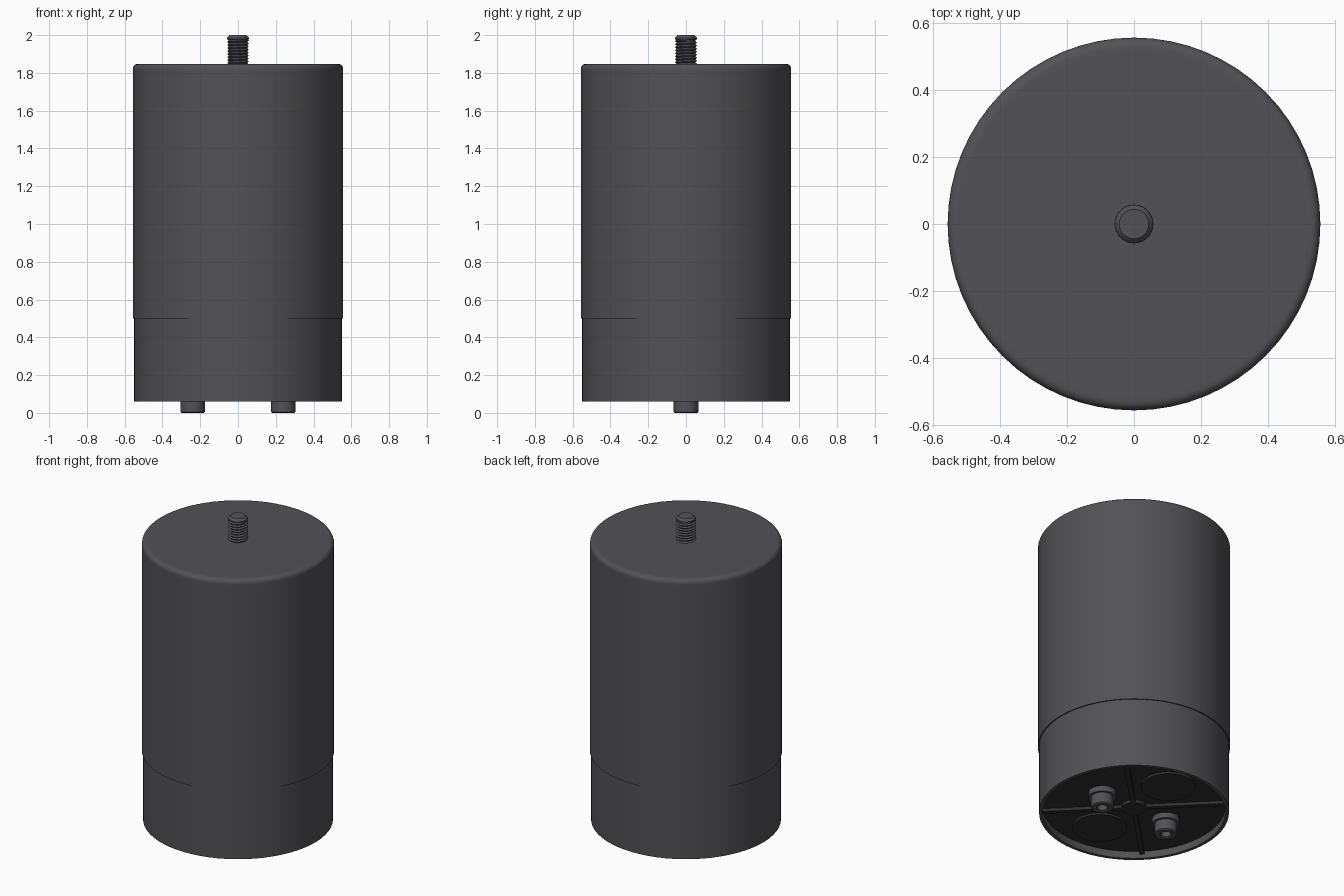
import bpy, bmesh
from math import sin, cos, pi, radians, hypot
from mathutils import Matrix

if "Cube" in bpy.data.objects:
    bpy.data.objects.remove(bpy.data.objects["Cube"])


def material(name, rgb):
    m = bpy.data.materials.new(name)
    m.diffuse_color = (*rgb, 1)
    m.use_nodes = True
    m.node_tree.nodes["Principled BSDF"].inputs["Base Color"].default_value = m.diffuse_color
    return m


PLASTIC = material("dark_grey", (0.085, 0.085, 0.095))
BLACK = material("base_black", (0.03, 0.03, 0.032))


def finish(name, bm, mat, angle=30):
    bmesh.ops.recalc_face_normals(bm, faces=bm.faces)
    mesh = bpy.data.meshes.new(name)
    bm.to_mesh(mesh)
    bm.free()
    mesh.materials.append(mat)
    ob = bpy.data.objects.new(name, mesh)
    bpy.context.collection.objects.link(ob)
    bpy.ops.object.select_all(action='DESELECT')
    ob.select_set(True)
    bpy.context.view_layer.objects.active = ob
    bpy.ops.object.shade_smooth_by_angle(angle=radians(angle))
    return ob


def lathe(name, profile, mat, seg=64, closed=False, at=(0, 0)):
    """Revolve (radius, z) points round a vertical axis placed at x, y."""
    bm = bmesh.new()
    rings = []
    for r, z in profile:
        if r < 1e-6:
            rings.append([bm.verts.new((at[0], at[1], z))] * seg)
        else:
            rings.append([bm.verts.new((at[0] + r * cos(2 * pi * i / seg),
                                        at[1] + r * sin(2 * pi * i / seg), z))
                          for i in range(seg)])
    pairs = list(zip(rings, rings[1:]))
    if closed:
        pairs.append((rings[-1], rings[0]))
    for a, b in pairs:
        for i in range(seg):
            j = (i + 1) % seg
            quad = list(dict.fromkeys((a[i], a[j], b[j], b[i])))
            if len(quad) > 2:
                bm.faces.new(quad)
    return finish(name, bm, mat)


# Outer sleeve with a rounded top edge
fillet = [(0.529 + 0.028 * cos(a), 1.82 + 0.028 * sin(a))
          for a in (i * pi / 12 for i in range(7))]
lathe("sleeve", [(0, 0.5), (0.557, 0.5), (0.557, 0.51), (0.557, 1.81)]
      + fillet + [(0.515, 1.848), (0, 1.848)], PLASTIC)

# Lower can, open at the bottom
lathe("can", [(0.53, 0.06), (0.55, 0.06), (0.55, 0.6), (0.53, 0.6)], PLASTIC, closed=True)

# Recessed base plate, central hub and raised round pads
lathe("base_plate", [(0, 0.105), (0.535, 0.105), (0.535, 0.14), (0, 0.14)], BLACK)
lathe("base_hub", [(0, 0.085), (0.072, 0.085), (0.072, 0.12), (0, 0.12)], BLACK, 32)
for side, y in (("front", -0.31), ("back", 0.31)):
    lathe(f"{side}_vent_pad", [(0, 0.092), (0.158, 0.092), (0.158, 0.12), (0, 0.12)],
          BLACK, 48, at=(0, y))

# Diagonal cross ribs, from hub to rim
bm = bmesh.new()
for k in range(4):
    m = (Matrix.Rotation(pi / 4 + k * pi / 2, 4, 'Z')
         @ Matrix.Translation((0.295, 0, 0.103))
         @ Matrix.Diagonal((0.475, 0.028, 0.034, 1)))
    bmesh.ops.create_cube(bm, size=1, matrix=m)
finish("base_ribs", bm, BLACK)

# Two flanged terminals with blind threaded holes
for side, x in (("left", -0.24), ("right", 0.24)):
    lathe(f"{side}_terminal",
          [(0, 0.06), (0.03, 0.06), (0.03, 0.005), (0.035, 0), (0.059, 0), (0.065, 0.006),
           (0.065, 0.07), (0.08, 0.07), (0.08, 0.12), (0, 0.12)],
          PLASTIC, 32, at=(x, 0))

# Mounting stud core with chamfered tip
lathe("stud", [(0, 1.83), (0.05, 1.83), (0.05, 1.974), (0.057, 1.978),
               (0.057, 1.986), (0.044, 2.0), (0, 2.0)], PLASTIC, 32)

# Helical thread wound round the stud
SEG, TURNS, PITCH = 32, 8, 0.016
bm = bmesh.new()
roots, crests = [], []
for k in range(SEG * (TURNS + 1) + 1):
    a, z = 2 * pi * k / SEG, 1.836 + PITCH * k / SEG
    roots.append(bm.verts.new((0.049 * cos(a), 0.049 * sin(a), z)))
    if k <= SEG * TURNS:
        crests.append(bm.verts.new((0.058 * cos(a), 0.058 * sin(a), z + PITCH / 2)))
for k in range(SEG * TURNS):
    bm.faces.new((roots[k], roots[k + 1], crests[k + 1], crests[k]))
    bm.faces.new((crests[k], crests[k + 1], roots[k + 1 + SEG], roots[k + SEG]))
finish("stud_thread", bm, PLASTIC)
